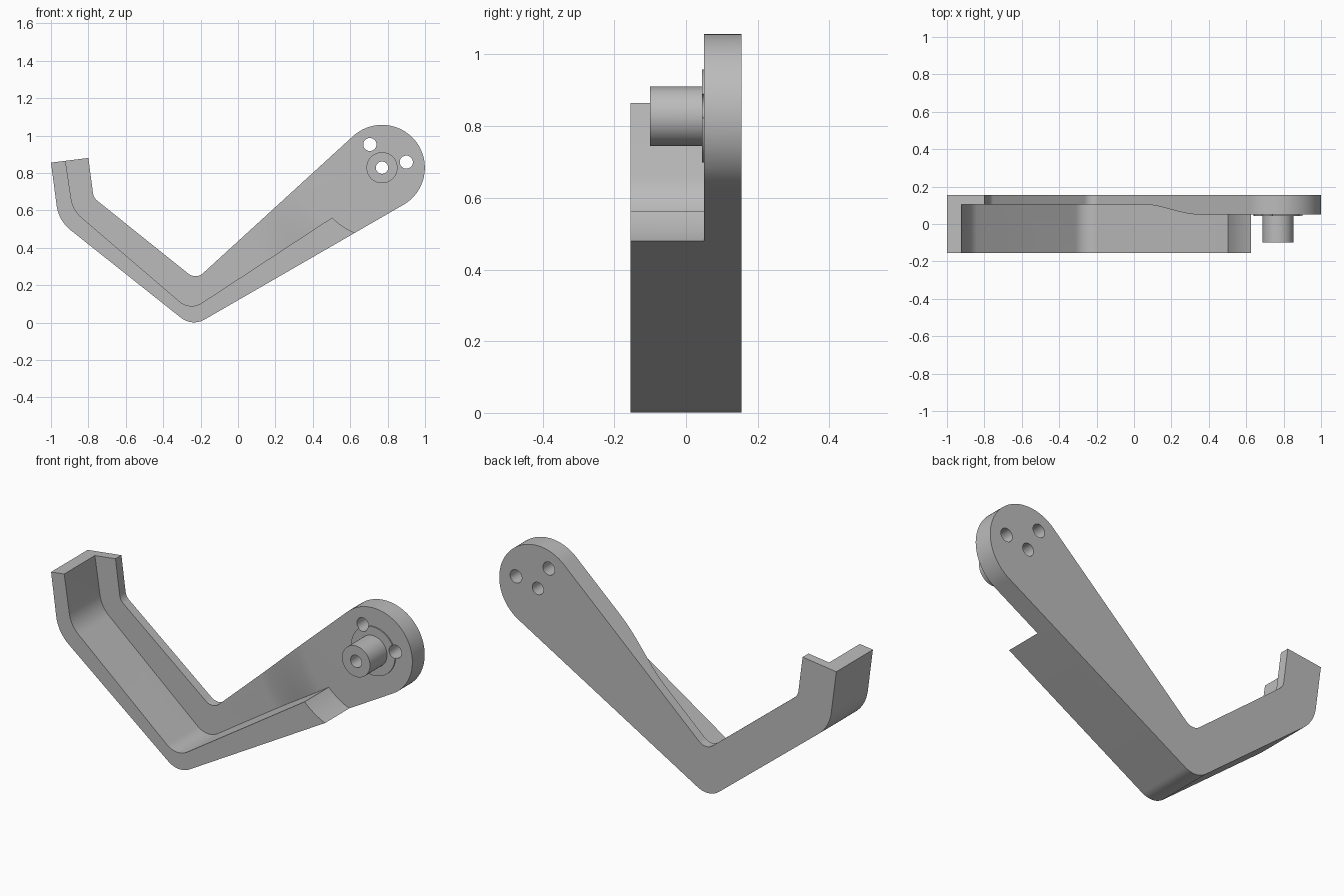
import bpy, bmesh, math
from mathutils import Vector, Matrix

cube = bpy.data.objects.get("Cube")
if cube:
    bpy.data.objects.remove(cube, do_unlink=True)

FRONT, BACK = -0.155, 0.155
HUB = Vector((0.77, 0.828))      # pivot centre in x, z
HEAD_R = 0.229

grey = bpy.data.materials.new("plain_grey")
grey.use_nodes = True
grey.diffuse_color = (0.5, 0.5, 0.5, 1)
grey.node_tree.nodes["Principled BSDF"].inputs["Base Color"].default_value = (0.5, 0.5, 0.5, 1)


def arc(r, a0, a1, n):
    """Points on a circle about the hub, angles in degrees."""
    angles = [math.radians(a0 + (a1 - a0) * i / n) for i in range(n + 1)]
    return [HUB + Vector((math.cos(a), math.sin(a))) * r for a in angles]


def fillet(prev, corner, nxt, r, n=12):
    """Round one corner of a profile."""
    p = Vector(corner)
    u, v = (Vector(prev) - p).normalized(), (Vector(nxt) - p).normalized()
    half = u.angle(v) / 2
    centre = p + (u + v).normalized() * r / math.sin(half)
    a = p + u * r / math.tan(half) - centre
    b = p + v * r / math.tan(half) - centre
    sweep = a.angle(b)
    return [centre + (a * math.sin(sweep * (1 - i / n)) + b * math.sin(sweep * i / n)) / math.sin(sweep)
            for i in range(n + 1)]


def make(name, bm):
    bmesh.ops.recalc_face_normals(bm, faces=bm.faces[:])
    mesh = bpy.data.meshes.new(name)
    bm.to_mesh(mesh)
    bm.free()
    mesh.materials.append(grey)
    ob = bpy.data.objects.new(name, mesh)
    bpy.context.collection.objects.link(ob)
    return ob


def prism(name, points, y0, y1):
    """Extrude an x, z profile along y."""
    bm = bmesh.new()
    face = bm.faces.new([bm.verts.new((p[0], y0, p[1])) for p in points])
    new = bmesh.ops.extrude_face_region(bm, geom=[face])["geom"]
    bmesh.ops.translate(bm, vec=(0, y1 - y0, 0),
                        verts=[v for v in new if isinstance(v, bmesh.types.BMVert)])
    return make(name, bm)


def disc(name, centre, r, y0, y1, n=48):
    pts = [Vector(centre) + Vector((math.cos(t), math.sin(t))) * r
           for t in (math.tau * i / n for i in range(n))]
    return prism(name, pts, y0, y1)


def lathe(name, profile, steps=128):
    """Turn an (r, y) profile about the hub axis."""
    bm = bmesh.new()
    verts = [bm.verts.new((HUB.x + r, y, HUB.y)) for r, y in profile]
    edges = [bm.edges.new(pair) for pair in zip(verts, verts[1:])]
    bmesh.ops.spin(bm, geom=verts + edges, cent=(HUB.x, 0, HUB.y), axis=(0, 1, 0),
                   angle=math.tau, steps=steps)
    bmesh.ops.remove_doubles(bm, verts=bm.verts[:], dist=1e-5)
    return make(name, bm)


def combine(target, tool, operation, keep=False):
    mod = target.modifiers.new("cut", 'BOOLEAN')
    mod.operation, mod.solver, mod.object = operation, 'EXACT', tool
    bpy.context.view_layer.objects.active = target
    bpy.ops.object.modifier_apply(modifier=mod.name)
    if not keep:
        bpy.data.objects.remove(tool, do_unlink=True)


# Bent arm silhouette, ending in a round head
tip_out, tip_in = (-1.0, 0.855), (-0.80, 0.88)
elbow_in, bend_in = (-0.772, 0.667), (-0.225, 0.229)
elbow_out, bend_out = (-0.959, 0.545), (-0.245, -0.022)
head = arc(HEAD_R, 132.4, -60, 48)
outline = [tip_out, tip_in]
outline += fillet(tip_in, elbow_in, bend_in, 0.06)
outline += fillet(elbow_in, bend_in, head[0], 0.06)
outline += head
outline += fillet(head[-1], bend_out, elbow_out, 0.112)
outline += fillet(bend_out, elbow_out, tip_out, 0.2)
arm = prism("bent_arm", outline, FRONT, BACK)

# Pocket that leaves the outer lip standing
start, elbow, bend = (-0.95, 1.05), (-0.883, 0.602), (-0.256, 0.064)
lip_end = arc(0.377, 225, 256, 16)
region = [start] + fillet(start, elbow, bend, 0.16) + fillet(elbow, bend, lip_end[0], 0.1)
region += lip_end + [(1.3, 0.4), (1.3, 1.3), (-0.95, 1.3)]
pocket = prism("pocket_cutter", region, -0.2, 0.14)

# Pocket floor: raised round the head, easing down to a thin web
floor = [(0, -0.25), (0, 0.05)]
for i in range(17):
    t = i / 16
    floor.append((0.42 + 0.38 * t, 0.05 + 0.055 * t * t * (3 - 2 * t)))
floor += [(2.5, 0.105), (2.5, -0.25), (0, -0.25)]
combine(pocket, lathe("floor_cutter", floor), 'INTERSECT')
combine(arm, pocket, 'DIFFERENCE')

# Pivot pin and its thin shoulder
pin = disc("pivot_pin", HUB, 0.083, -0.10, 0.06)
shoulder = disc("pin_shoulder", HUB, 0.13, 0.044, 0.06, 64)

# Centre bore and two fixing holes
for centre, r in ((HUB, 0.033), ((0.705, 0.952), 0.035), ((0.90, 0.858), 0.035)):
    hole = disc("hole_cutter", centre, r, -0.3, 0.3, 32)
    for part in (arm, pin, shoulder):
        combine(part, hole, 'DIFFERENCE', keep=True)
    bpy.data.objects.remove(hole, do_unlink=True)

combine(arm, shoulder, 'UNION')
combine(arm, pin, 'UNION')

# Smooth the rounded faces, keep the edges crisp
bpy.ops.object.select_all(action='DESELECT')
arm.select_set(True)
bpy.context.view_layer.objects.active = arm
bpy.ops.object.shade_smooth_by_angle(angle=math.radians(25))
